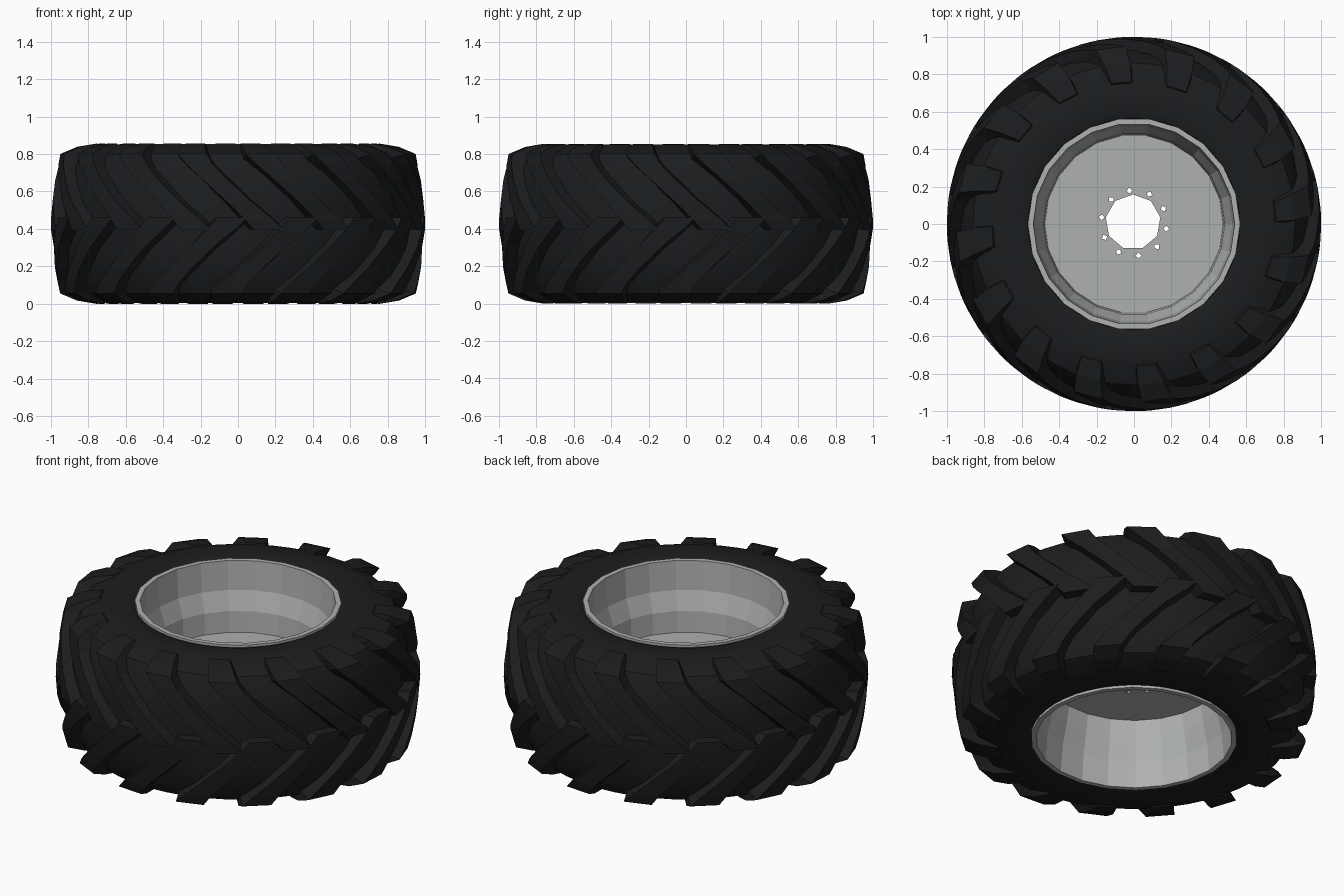
import bpy, bmesh
from math import cos, sin, radians, tau

if "Cube" in bpy.data.objects:
    bpy.data.objects.remove(bpy.data.objects["Cube"])

MID = 0.4275          # mid-height of the wheel
LUGS = 16


def material(name, color):
    m = bpy.data.materials.new(name)
    m.diffuse_color = (*color, 1)
    m.use_nodes = True
    m.node_tree.nodes["Principled BSDF"].inputs["Base Color"].default_value = m.diffuse_color
    return m


RUBBER = material("rubber", (0.011, 0.012, 0.013))
STEEL = material("steel", (0.42, 0.44, 0.43))


def polar(r, a, z):
    return (r * cos(a), r * sin(a), z)


def finish(bm, name, mat=None, smooth=None):
    bmesh.ops.recalc_face_normals(bm, faces=bm.faces)
    me = bpy.data.meshes.new(name)
    bm.to_mesh(me)
    bm.free()
    ob = bpy.data.objects.new(name, me)
    bpy.context.collection.objects.link(ob)
    if mat:
        me.materials.append(mat)
    if smooth:
        bpy.ops.object.select_all(action='DESELECT')
        ob.select_set(True)
        bpy.context.view_layer.objects.active = ob
        bpy.ops.object.shade_smooth_by_angle(angle=radians(smooth))
    return ob


def lathe(name, profile, n, mat, smooth=None):
    """Revolve a closed (r, z) profile about the z axis."""
    bm = bmesh.new()
    rings = [[bm.verts.new(polar(r, tau * i / n, z)) for r, z in profile] for i in range(n)]
    k = len(profile)
    for i in range(n):
        a, b = rings[i], rings[(i + 1) % n]
        for j in range(k):
            bm.faces.new((a[j], b[j], b[(j + 1) % k], a[(j + 1) % k]))
    return finish(bm, name, mat, smooth)


def prism(bm, x, y, r, n, z0, z1, turn=0):
    """Add an upright n-sided prism."""
    lo, hi = [[bm.verts.new((x + r * cos(turn + tau * i / n), y + r * sin(turn + tau * i / n), z))
               for i in range(n)] for z in (z0, z1)]
    bm.faces.new(lo)
    bm.faces.new(hi)
    for i in range(n):
        j = (i + 1) % n
        bm.faces.new((lo[i], lo[j], hi[j], hi[i]))


# Tyre carcass: upper half profile mirrored about mid-height
half = [(0.555, 0.80), (0.565, 0.838), (0.60, 0.85), (0.75, 0.85),
        (0.86, 0.80), (0.91, 0.71), (0.935, 0.57)]
lathe("tyre_body", half + [(r, 2 * MID - z) for r, z in reversed(half)], 48, RUBBER, 35)

# Tread lugs: angle offset, half width (degrees), crown (r, z), root (r, z)
LUG = [(1.5, 4.6, 1.0, 0.395, 0.90, 0.395),
       (-1.5, 4.4, 1.0, 0.45, 0.90, 0.45),
       (-8, 3.8, 0.992, 0.55, 0.89, 0.55),
       (-15, 3.9, 0.978, 0.66, 0.87, 0.66),
       (-20, 4.3, 0.965, 0.74, 0.84, 0.72),
       (-23, 4.8, 0.95, 0.80, 0.80, 0.75),
       (-24.5, 4.6, 0.86, 0.838, 0.76, 0.79),
       (-25.5, 4.0, 0.76, 0.855, 0.72, 0.82)]


def lug(bm, phase, flip):
    rows = []
    for off, w, r, z, rb, zb in LUG:
        if flip:
            z, zb = 2 * MID - z, 2 * MID - zb
        pts = [(rb, -w - 1.6, zb), (r, -w, z), (r, w, z), (rb, w + 1.6, zb)]
        rows.append([bm.verts.new(polar(R, radians(phase + off + d), Z)) for R, d, Z in pts])
    for a, b in zip(rows, rows[1:]):
        for j in range(4):
            bm.faces.new((a[j], a[(j + 1) % 4], b[(j + 1) % 4], b[j]))
    bm.faces.new(rows[0])
    bm.faces.new(rows[-1])


pitch = 360 / LUGS
for name, start, flip in (("upper_lugs", -82, False), ("lower_lugs", -82 + pitch / 2, True)):
    bm = bmesh.new()
    for i in range(LUGS):
        lug(bm, start + i * pitch, flip)
    finish(bm, name, RUBBER)

# Rim barrel: faceted inner wall, thin shell
inner = [(0.567, 0.852), (0.538, 0.852), (0.525, 0.68), (0.485, 0.57), (0.475, 0.42),
         (0.495, 0.29), (0.525, 0.16), (0.538, 0.003), (0.567, 0.003)]
outer = [(0.567, 0.05), (0.545, 0.15), (0.51, 0.29), (0.49, 0.42),
         (0.50, 0.57), (0.54, 0.68), (0.567, 0.80)]
lathe("rim", inner + outer, 22, STEEL)

# Wheel disc with centre bore and ten bolt holes
bm = bmesh.new()
prism(bm, 0, 0, 0.482, 22, 0.395, 0.445)
disc = finish(bm, "wheel_disc", STEEL)

bm = bmesh.new()
prism(bm, -0.005, 0.01, 0.148, 9, 0.3, 0.55, radians(90))
for i in range(10):
    a = radians(-10 + 36 * i)
    prism(bm, 0.175 * cos(a), 0.175 * sin(a) + 0.005, 0.016, 4, 0.3, 0.55, a)
cutter = finish(bm, "hole_cutter")
cutter.hide_render = True
cutter.display_type = 'WIRE'

holes = disc.modifiers.new("holes", 'BOOLEAN')
holes.operation = 'DIFFERENCE'
holes.solver = 'EXACT'
holes.object = cutter
